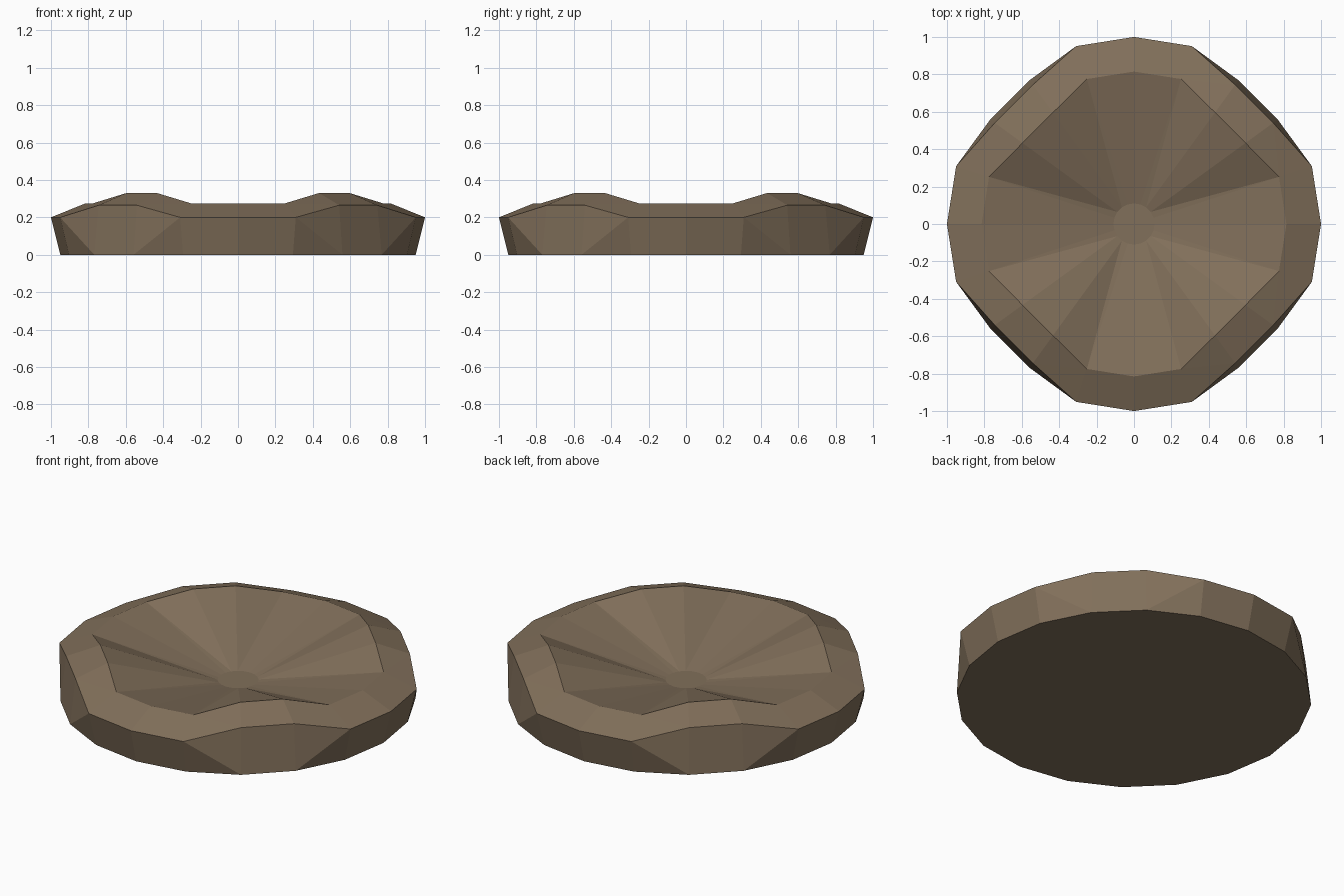
import bpy, bmesh, math

if "Cube" in bpy.data.objects:
    bpy.data.objects.remove(bpy.data.objects["Cube"])

N = 20  # sides

earth = bpy.data.materials.new("earth brown")
earth.diffuse_color = (0.22, 0.16, 0.103, 1)
earth.use_nodes = True
earth.node_tree.nodes["Principled BSDF"].inputs["Base Color"].default_value = earth.diffuse_color

bm = bmesh.new()


def raised(i):
    # two raised corners in every quarter (36 and 54 degrees)
    return i % 5 in (2, 3)


def ring(r, z, r_up=None, z_up=None):
    verts = []
    for i in range(N):
        a = 2 * math.pi * i / N
        up = raised(i) and r_up is not None
        rr, zz = (r_up, z_up) if up else (r, z)
        verts.append(bm.verts.new((rr * math.cos(a), rr * math.sin(a), zz)))
    return verts


def bridge(lower, upper, flip=False):
    # split twisted quads along the diagonal that leaves the low corner
    for i in range(N):
        j = (i + 1) % N
        a, b, c, d = lower[i], lower[j], upper[j], upper[i]
        if raised(i) == raised(j):
            bm.faces.new((a, b, c, d))
        elif raised(j) != flip:
            bm.faces.new((a, b, d))
            bm.faces.new((b, c, d))
        else:
            bm.faces.new((a, b, c))
            bm.faces.new((a, c, d))


base = ring(0.95, 0)
outer = ring(1.0, 0.2, 0.92, 0.265)
inner = ring(0.815, 0.275, 0.737, 0.33)
floor = ring(0.11, 0.12)

bridge(base, outer)               # outer wall
bridge(outer, inner)              # sloping rim
bridge(inner, floor, flip=True)   # bowl
bm.faces.new(floor)               # flat centre
bm.faces.new(base[::-1])          # underside
bmesh.ops.recalc_face_normals(bm, faces=bm.faces[:])

mesh = bpy.data.meshes.new("shallow_crater")
bm.to_mesh(mesh)
bm.free()
mesh.materials.append(earth)
obj = bpy.data.objects.new("shallow_crater", mesh)
bpy.context.collection.objects.link(obj)
